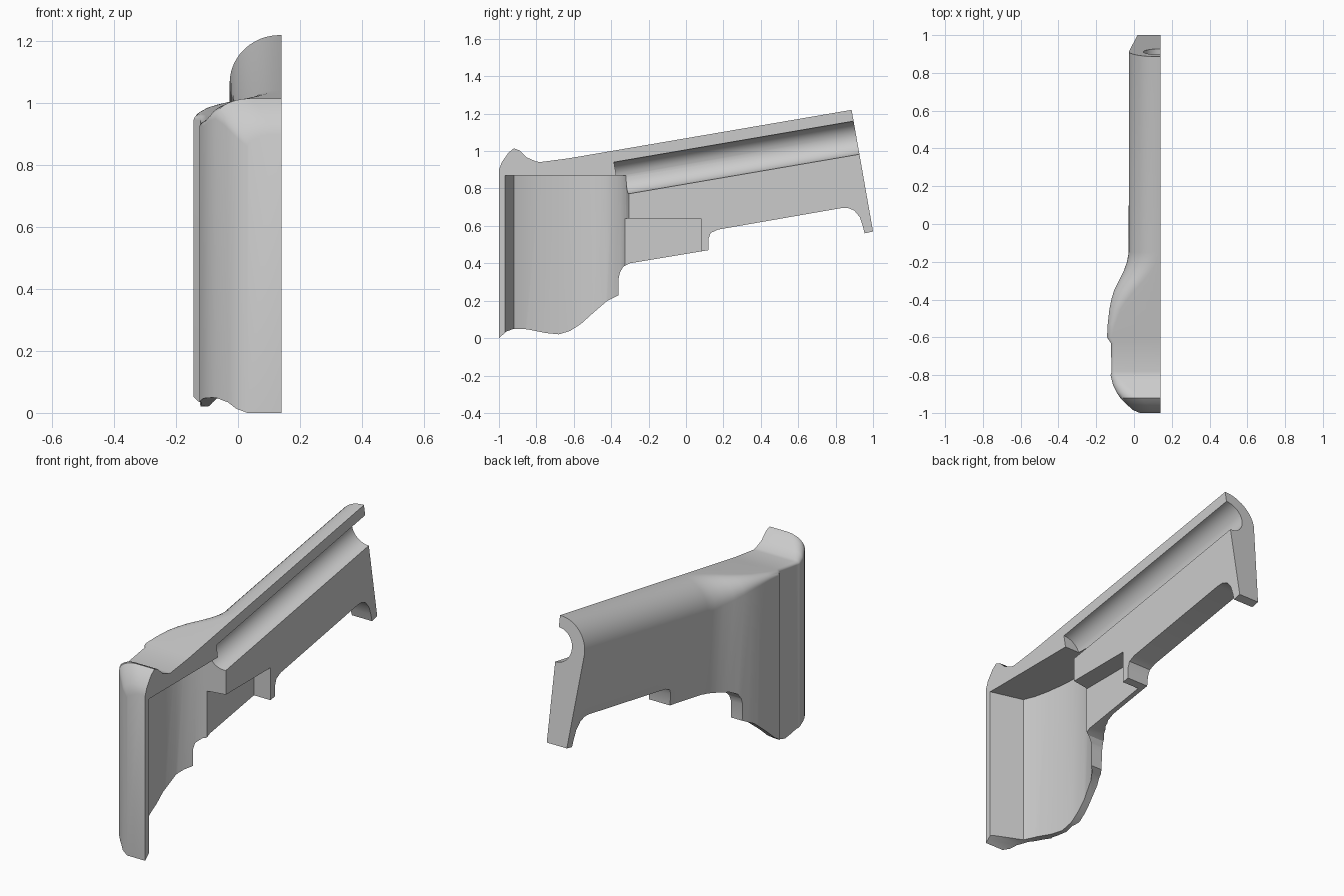
import bpy, bmesh, math
from mathutils import Vector

if "Cube" in bpy.data.objects:
    bpy.data.objects.remove(bpy.data.objects["Cube"])

CUT = 0.14  # flat split plane of the half shell


def make(name, rings):
    """Closed solid lofted through rings of equal length."""
    bm = bmesh.new()
    vs = [[bm.verts.new(p) for p in r] for r in rings]
    n = len(vs[0])
    for a, b in zip(vs, vs[1:]):
        for i in range(n):
            j = (i + 1) % n
            bm.faces.new((a[i], a[j], b[j], b[i]))
    bm.faces.new(vs[0])
    bm.faces.new(vs[-1])
    bmesh.ops.recalc_face_normals(bm, faces=bm.faces)
    me = bpy.data.meshes.new(name)
    bm.to_mesh(me)
    bm.free()
    ob = bpy.data.objects.new(name, me)
    bpy.context.collection.objects.link(ob)
    return ob


def boolean(ob, cutter, op):
    cutter.hide_render = True
    m = ob.modifiers.new(op, 'BOOLEAN')
    m.operation, m.object, m.solver = op, cutter, 'EXACT'
    bpy.context.view_layer.objects.active = ob
    bpy.ops.object.modifier_apply(modifier=m.name)
    bpy.data.objects.remove(cutter)


def smoothstep(t):
    t = min(1, max(0, t))
    return t * t * (3 - 2 * t)


def ramp(y):
    return 0.94 + 0.1713 * (y + 0.75)


# Outer body stations: y, outer x, top z (None = sloping top), edge round width, edge round height
stations = [
    (-1.0, 0.03, 0.90, 0.09, 0.04), (-0.985, -0.005, 0.94, 0.10, 0.05),
    (-0.95, -0.045, 0.99, 0.11, 0.06), (-0.92, -0.073, 1.015, 0.11, 0.065),
    (-0.89, -0.093, 1.003, 0.10, 0.06), (-0.85, -0.112, 0.965, 0.07, 0.04),
    (-0.80, -0.124, 0.944, 0.03, 0.02), (-0.78, -0.118, 0.941, 0.02, 0.015),
    (-0.63, -0.123, None, 0.02, 0.015), (-0.60, -0.143, None, 0.025, 0.02),
    (-0.53, -0.139, None, 0.04, 0.03), (-0.45, -0.13, None, 0.06, 0.05),
    (-0.40, -0.12, None, 0.085, 0.065), (-0.35, -0.105, None, 0.11, 0.085),
    (-0.30, -0.08, None, 0.13, 0.11), (-0.25, -0.055, None, 0.145, 0.13),
    (-0.20, -0.037, None, 0.155, 0.15), (-0.15, -0.028, None, 0.16, 0.16),
    (1.06, -0.027, None, 0.163, 0.16)]

rings = []
for y, x, top, rx, rz in stations:
    top = ramp(y) if top is None else top
    taper = 0.09 * smoothstep((y + 0.5) / 0.35) * (top - rz + 0.1)
    ring = []
    for k in range(13):
        a = k / 12 * math.pi / 2
        ring.append((x + rx * (1 - math.cos(a)), y, top - rz + rz * math.sin(a)))
    ring += [(CUT, y, top), (CUT, y, -0.1), (x + taper, y, -0.1)]
    rings.append(ring)
body = make("half_shell_body", rings)

# Side outline trims the underside and the tilted end
outline = [
    (-1.1, -0.06), (-1, 0), (-0.96, 0.035), (-0.92, 0.05), (-0.85, 0.047), (-0.75, 0.027),
    (-0.68, 0.02), (-0.62, 0.038), (-0.56, 0.077), (-0.49, 0.14), (-0.42, 0.2), (-0.36, 0.23),
    (-0.36, 0.32), (-0.353, 0.352), (-0.335, 0.382), (-0.3, 0.4), (0.12, 0.47), (0.12, 0.53),
    (0.132, 0.562), (0.17, 0.58), (0.83, 0.695), (0.865, 0.696), (0.9, 0.682), (0.93, 0.645),
    (0.945, 0.6), (0.955, 0.56), (1.0, 0.57), (0.83, 1.535), (-1.1, 1.535)]
trim = make("trim_outline", [[(x, y, z) for y, z in outline] for x in (-0.4, 0.4)])
boolean(body, trim, 'INTERSECT')

# Upright grip cavity
plan = [(0.2, -0.975), (0.14, -0.967), (-0.04, -0.92), (-0.065, -0.86), (-0.083, -0.78),
        (-0.097, -0.68), (-0.102, -0.6), (-0.097, -0.51), (-0.075, -0.43), (-0.05, -0.39),
        (-0.01, -0.35), (0.05, -0.32), (0.14, -0.305), (0.2, -0.3)]
boolean(body, make("grip_cavity", [[(x, y, z) for x, y in plan] for z in (-0.3, 0.87)]),
        'DIFFERENCE')

# Rectangular recess open at the underside
rect = [(-0.34, 0.2), (0.08, 0.2), (0.08, 0.64), (-0.34, 0.64)]
boolean(body, make("lower_recess", [[(x, y, z) for y, z in rect] for x in (0.04, 0.25)]),
        'DIFFERENCE')

# Round channel along the sloping arm
slope = math.atan(0.1713)
along = Vector((0, math.cos(slope), math.sin(slope)))
across = Vector((0, -math.sin(slope), math.cos(slope)))
start = Vector((CUT, -0.37, 0.852))
channel = []
for d in (0, 1.6):
    ring = []
    for k in range(40):
        a = k / 40 * 2 * math.pi
        ring.append(start + along * d + across * 0.09 * math.cos(a)
                    + Vector((0.09 * math.sin(a), 0, 0)))
    channel.append(ring)
boolean(body, make("round_channel", channel), 'DIFFERENCE')

bpy.ops.object.select_all(action='DESELECT')
body.select_set(True)
bpy.context.view_layer.objects.active = body
bpy.ops.object.shade_smooth_by_angle(angle=math.radians(28))
